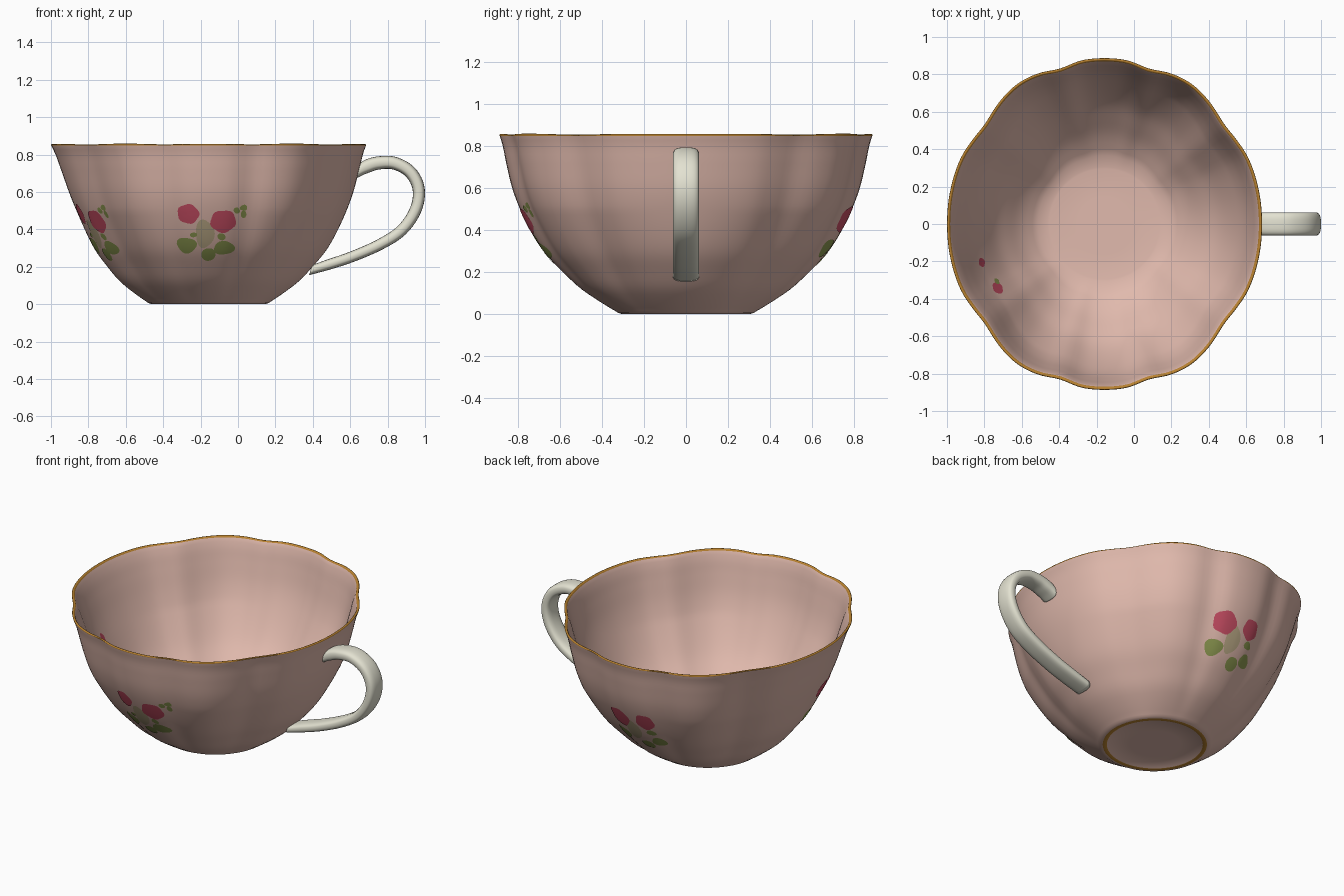
import bpy, bmesh, math
from mathutils import Vector

if "Cube" in bpy.data.objects:
    bpy.data.objects.remove(bpy.data.objects["Cube"])

CX, H, N = -0.158, 0.857, 160   # cup axis, cup height, segments around


def mat(name, rgb):
    m = bpy.data.materials.new(name)
    m.diffuse_color = (*rgb, 1)
    m.use_nodes = True
    m.node_tree.nodes["Principled BSDF"].inputs["Base Color"].default_value = m.diffuse_color
    return m


PINK = mat("dusty_pink", (0.75, 0.488, 0.417))
GOLD = mat("gold_trim", (0.50, 0.23, 0.03))
CREAM = mat("cream_glaze", (0.77, 0.76, 0.64))
RED = mat("rose_red", (0.57, 0.075, 0.125))
GREEN = mat("leaf_green", (0.26, 0.31, 0.08))
OLIVE = mat("pale_olive", (0.50, 0.40, 0.24))


def interp(table, x):
    """Smooth Hermite interpolation through a small table of points."""
    n = len(table)
    x = min(max(x, table[0][0]), table[-1][0])
    i = next((k for k in range(n - 1) if x <= table[k + 1][0]), n - 2)
    (x0, y0), (x1, y1) = table[i], table[i + 1]

    def slope(k):
        a, b = table[max(k - 1, 0)], table[min(k + 1, n - 1)]
        return (b[1] - a[1]) / (b[0] - a[0])
    h = x1 - x0
    t = (x - x0) / h
    return ((2*t**3 - 3*t*t + 1) * y0 + (t**3 - 2*t*t + t) * h * slope(i)
            + (3*t*t - 2*t**3) * y1 + (t**3 - t*t) * h * slope(i + 1))


# wall profile (height, spread from foot to rim) and flutes (angle, depth)
PROFILE = [(0, 0), (0.012, 0.03), (0.05, 0.14), (0.12, 0.32), (0.2, 0.47), (0.285, 0.61),
           (0.38, 0.72), (0.5, 0.825), (0.6, 0.89), (0.72, 0.94), (0.8, 0.968), (0.86, 1)]
FLUTES = [(0, 0), (12, 0), (25, -0.004), (33, -0.018), (40, -0.026), (50, -0.004),
          (58, 0.008), (66, 0.001), (74, -0.019), (82, -0.003), (90, 0)]


def flute(a):
    q = math.degrees(math.atan2(abs(math.sin(a)), abs(math.cos(a))))
    return interp(FLUTES, q)


def radius(a, z):
    c, s = math.cos(a), math.sin(a)
    ell = 1 / math.hypot(c / 0.846, s / 0.89)
    f = max(interp(PROFILE, z), 0)
    mid = math.sin(math.pi * min(max(z / H, 0), 1))
    low = math.sin(math.pi * min(max(z / 0.5, 0), 1))
    r = 0.315 + (ell - 0.315) * f + flute(a) * f ** 0.8 * (1 + 0.3 * mid)
    r -= 0.010 * low * (1 - math.cos(4 * a))          # pinched lower corners
    return r * (1 - (0.065 if c < 0 else 0.02) * c * c * mid)


def thick(z):
    return 0.03 - 0.014 * max(z, 0) / H


def point(a, r, z):
    return Vector((CX + r * math.cos(a), r * math.sin(a), z))


def finish(name, bm, mats, recalc=True):
    if recalc:
        bmesh.ops.recalc_face_normals(bm, faces=bm.faces)
    me = bpy.data.meshes.new(name)
    bm.to_mesh(me)
    bm.free()
    for m in mats:
        me.materials.append(m)
    for p in me.polygons:
        p.use_smooth = True
    ob = bpy.data.objects.new(name, me)
    bpy.context.collection.objects.link(ob)
    return ob


def skin(bm, rings):
    """Bridge successive rings of points, cap both ends; returns faces per band."""
    vs = [[bm.verts.new(p) for p in ring] for ring in rings]
    bands = []
    for A, B in zip(vs, vs[1:]):
        n = len(A)
        bands.append([bm.faces.new((A[i], A[(i+1) % n], B[(i+1) % n], B[i])) for i in range(n)])
    bm.faces.new(vs[0][::-1])
    bm.faces.new(vs[-1])
    return bands


# ---- cup body: foot, outer wall, rim, inner wall, floor ----
angles = [2 * math.pi * i / N for i in range(N)]
ZR = 0.848                                  # start of gold rim band
rings, gold = [], []


def add(fn, is_gold=False):
    rings.append([point(a, *fn(a)) for a in angles])
    gold.append(is_gold)


add(lambda a: (0.15, 0.004))
add(lambda a: (0.274, 0.004))
add(lambda a: (0.279, 0.0), True)
add(lambda a: (0.303, 0.0))
levels = [0.006, 0.014, 0.03] + [0.05 + (ZR - 0.05) * k / 36 for k in range(37)]
for z in levels:
    add(lambda a: (radius(a, z), z), z == levels[-1])
for k in range(1, 6):                       # rounded lip
    t = math.pi * k / 6
    add(lambda a: (radius(a, ZR) + 0.002 - 0.008 * (1 - math.cos(t)),
                   ZR + (0.009 + 0.15 * flute(a)) * math.sin(t)), True)
for z in reversed([z for z in levels if z >= 0.045]):
    add(lambda a: (radius(a, z) - thick(z), z))
add(lambda a: (0.305, 0.040))
add(lambda a: (0.295, 0.038))
add(lambda a: (0.15, 0.038))

bm = bmesh.new()
for k, band in enumerate(skin(bm, rings)):
    for f in band:
        f.material_index = 1 if gold[k] else 0
finish("cup_body", bm, [PINK, GOLD])

# ---- handle: rounded strap swept along a curve ----
PATH = [(0.641, 0.710), (0.678, 0.732), (0.745, 0.754), (0.835, 0.754), (0.922, 0.705), (0.966, 0.615),
        (0.950, 0.505), (0.875, 0.395), (0.755, 0.317), (0.605, 0.252), (0.485, 0.212), (0.388, 0.182)]
px = [(i, p[0]) for i, p in enumerate(PATH)]
pz = [(i, p[1]) for i, p in enumerate(PATH)]
L, M, S = len(PATH) - 1, 66, 24


def centre(t):
    return Vector((interp(px, t), 0, interp(pz, t)))


rings = []
for k in range(M + 1):
    t = L * k / M
    tan = (centre(min(t + 0.05, L)) - centre(max(t - 0.05, 0))).normalized()
    nor = Vector((-tan.z, 0, tan.x))
    nor = nor.lerp(Vector((0.2, 0, 1)), max(0, 1 - k / 8))     # top end follows the wall
    nor = nor.lerp(Vector((-0.3, 0, -1)), max(0, 1 - (M - k) / 6))
    th = 0.037 - 0.010 * k / M
    ring = []
    for j in range(S):
        c, s = math.cos(2*math.pi*j/S), math.sin(2*math.pi*j/S)
        y = 0.062 * math.copysign(abs(c) ** 0.7, c)
        d = th * math.copysign(abs(s) ** 0.7, s)
        ring.append(centre(t) + nor * d + Vector((0, y, 0)))
    rings.append(ring)
bm = bmesh.new()
skin(bm, rings)
finish("handle", bm, [CREAM])


# ---- painted sprays: thin blobs hugging the wall ----
def blob(bm, az, u0, z0, w, h, lift, index, lobes=3, inside=False):
    segs, steps = 28, 5
    r0 = radius(az, z0)

    def at(u, z):
        a = az + (u0 + u) / r0
        return point(a, radius(a, z) + (-thick(z) - lift if inside else lift), z)
    mid = bm.verts.new(at(0, z0))
    prev = None
    for k in range(1, steps + 1):
        cur = []
        for j in range(segs):
            t = 2 * math.pi * j / segs
            g = k / steps * (1 + 0.25 / lobes * math.sin(lobes * t + 9 * u0 + 5 * z0))
            cur.append(bm.verts.new(at(w * g * math.cos(t), z0 + h * g * math.sin(t))))
        for j in range(segs):
            n = (j + 1) % segs
            vs = (mid, cur[j], cur[n]) if prev is None else (prev[j], cur[j], cur[n], prev[n])
            bm.faces.new(vs[::-1] if inside else vs).material_index = index
        prev = cur


# across, height, half width, half height, lift, colour, lobes
STEM = [(-0.02, 0.375, 0.05, 0.075, 0.002, 2, 3), (-0.12, 0.315, 0.056, 0.042, 0.003, 1, 3)]
SPRAY = STEM + [(0.0, 0.265, 0.034, 0.038, 0.003, 1, 2), (0.085, 0.30, 0.058, 0.036, 0.003, 1, 3),
                (-0.08, 0.37, 0.018, 0.014, 0.003, 1, 2), (0.07, 0.36, 0.02, 0.02, 0.003, 1, 2),
                (0.155, 0.50, 0.02, 0.015, 0.003, 1, 2), (0.195, 0.515, 0.022, 0.016, 0.003, 1, 3),
                (0.195, 0.48, 0.018, 0.018, 0.003, 1, 2),
                (-0.11, 0.482, 0.06, 0.052, 0.004, 0, 5), (0.08, 0.442, 0.07, 0.06, 0.004, 0, 5)]
BACK = STEM + [(0.035, 0.265, 0.036, 0.038, 0.003, 1, 2), (0.12, 0.305, 0.045, 0.034, 0.003, 1, 3),
               (0.10, 0.38, 0.03, 0.02, 0.003, 1, 3),
               (-0.10, 0.45, 0.075, 0.062, 0.004, 0, 5), (0.085, 0.46, 0.058, 0.056, 0.004, 0, 5)]
for name, deg, spray in (("front", -90, SPRAY), ("back", 90, BACK), ("left", 203, SPRAY)):
    bm = bmesh.new()
    for item in spray:
        blob(bm, math.radians(deg), *item)
    finish(name + "_rose_spray", bm, [RED, GREEN, OLIVE], recalc=False)

# small marks showing on the inside of the left wall
bm = bmesh.new()
for deg, z, w, h, idx in ((197.4, 0.50, 0.025, 0.035, 0), (211, 0.46, 0.034, 0.045, 0),
                          (208, 0.43, 0.018, 0.02, 1)):
    blob(bm, math.radians(deg), 0, z, w, h, 0.003 + 0.001 * idx, idx, 4, inside=True)
finish("inner_rose_marks", bm, [RED, GREEN], recalc=False)
